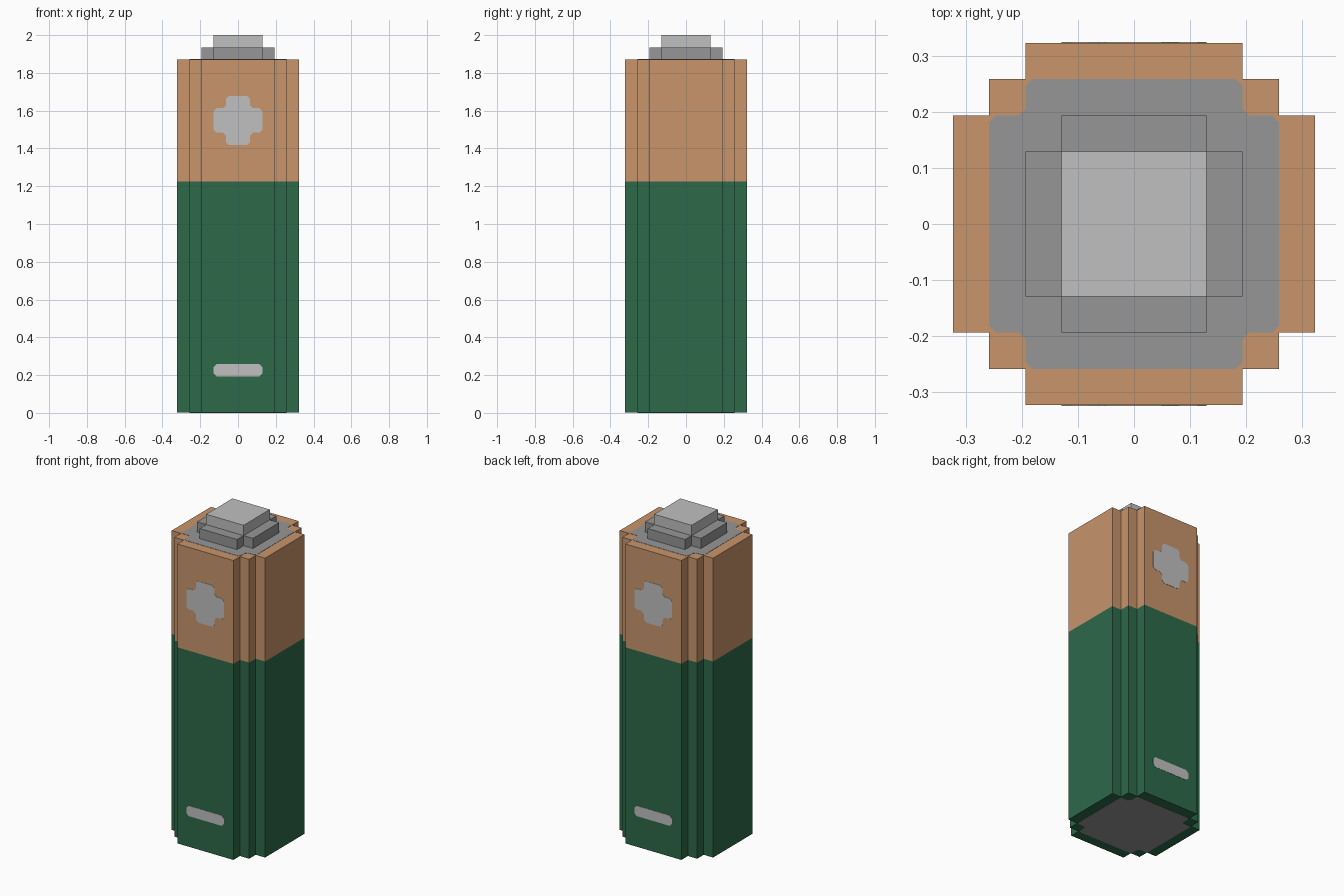
import bpy, bmesh, math
from mathutils import Matrix, Vector

if "Cube" in bpy.data.objects:
    bpy.data.objects.remove(bpy.data.objects["Cube"])

U = 2 / 31      # one block of the stepped design
T = 0.0015      # thickness of painted plates


def material(name, hex_code):
    lin = lambda c: c / 12.92 if c <= 0.04045 else ((c + 0.055) / 1.055) ** 2.4
    m = bpy.data.materials.new(name)
    m.diffuse_color = [lin(int(hex_code[i:i + 2], 16) / 255) for i in (0, 2, 4)] + [1]
    m.use_nodes = True
    m.node_tree.nodes["Principled BSDF"].inputs["Base Color"].default_value = m.diffuse_color
    return m


green = material("green", "2d6a4a")
copper = material("copper", "c8956c")
light = material("light grey", "c0c0c0")
grey = material("mid grey", "969696")


def outline(quarter, clip=0.0):
    """Mirror a quarter outline (in blocks) into a closed one, optionally clipping corners."""
    q = [Vector((x * U, y * U)) for x, y in quarter]
    flip = lambda sx, sy: [Vector((p.x * sx, p.y * sy)) for p in q]
    pts = q + flip(-1, 1)[::-1] + flip(-1, -1) + flip(1, -1)[::-1]
    if not clip:
        return pts
    out = []
    for i, p in enumerate(pts):
        for n in (pts[i - 1], pts[(i + 1) % len(pts)]):
            out.append(p + (n - p).normalized() * clip)
    return out


def prism(name, pts, levels, mats, matrix=Matrix(), base=True):
    """Stack a profile through the given heights, one material per storey."""
    bm = bmesh.new()
    rings = [[bm.verts.new((p.x, p.y, z)) for p in pts] for z in levels]
    n = len(pts)
    for k in range(len(levels) - 1):
        for i in range(n):
            j = (i + 1) % n
            f = bm.faces.new((rings[k][i], rings[k][j], rings[k + 1][j], rings[k + 1][i]))
            f.material_index = k
    bm.faces.new(rings[-1]).material_index = len(mats) - 1
    if base:
        bm.faces.new(rings[0][::-1])
    bm.transform(matrix)
    me = bpy.data.meshes.new(name)
    bm.to_mesh(me)
    bm.free()
    for m in mats:
        me.materials.append(m)
    ob = bpy.data.objects.new(name, me)
    bpy.context.collection.objects.link(ob)


# Body: green lower storey, copper upper storey
prism("body", outline([(5, 3), (4, 3), (4, 4), (3, 4), (3, 5)]),
      [T, 19 * U, 29 * U], [green, copper])

# Metal discs painted on both ends
disc = outline([(4, 3), (3, 3), (3, 4)], 0.012)
prism("top_disc", disc, [29 * U, 29 * U + T], [grey], base=False)
prism("bottom_disc", disc, [0, T], [grey])

# Stepped terminal
prism("terminal_collar", outline([(3, 2), (2, 2), (2, 3)]), [29 * U, 30 * U], [grey], base=False)
prism("terminal_tip", outline([(2, 2)]), [30 * U, 31 * U], [light], base=False)

# Polarity marks on the front and back
plus = outline([(2, 1), (1, 1), (1, 2)], 0.015)
minus = outline([(2, 0.5)], 0.015)
for side, turn in (("front", 0), ("back", math.pi)):
    for mark, pts, z in (("plus", plus, 24 * U), ("minus", minus, 3.5 * U)):
        place = (Matrix.Translation((0, 0, z)) @ Matrix.Rotation(turn, 4, 'Z')
                 @ Matrix.Translation((0, -5 * U, 0)) @ Matrix.Rotation(math.pi / 2, 4, 'X'))
        prism(f"{side}_{mark}_mark", pts, [0, T], [light], place, base=False)
